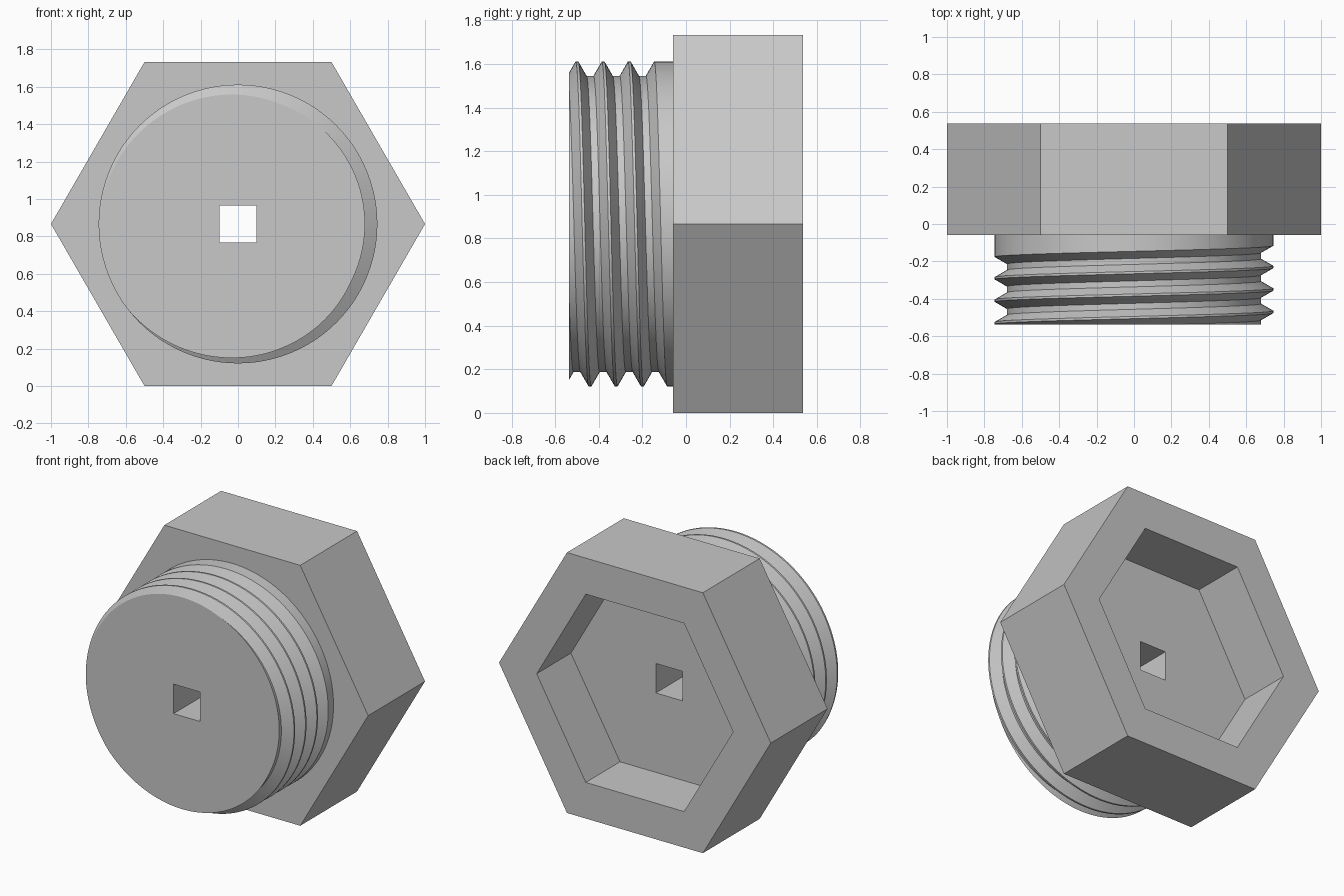
import bpy, bmesh
from math import pi, sin, cos

cube = bpy.data.objects.get("Cube")
if cube:
    bpy.data.objects.remove(cube, do_unlink=True)

AXIS_Z = 0.866                        # height of the plug's axis
FRONT, SEAT, FLOOR, BACK = -0.537, -0.06, 0.177, 0.537
CREST, DEPTH, PITCH = 0.745, 0.066, 0.12
ROOT_HALF, GROOVE_HALF = 0.016, 0.054  # half widths of a groove at root and crest
GROOVE_Y, GROOVE_START = -0.17, -0.47  # groove position at +x, first turn
HOLE = 0.098 * 2 ** 0.5               # corner radius of the square hole
SEGMENTS = 144

steel = bpy.data.materials.new("plain grey")
steel.use_nodes = True
colour = (0.58, 0.58, 0.58, 1)
steel.diffuse_color = colour
steel.node_tree.nodes["Principled BSDF"].inputs["Base Color"].default_value = colour


def point(radius, angle, y):
    return (radius * cos(angle), y, AXIS_Z + radius * sin(angle))


def ring(bm, sides, radius, y, turn=0.0):
    """Loop of vertices around the axis."""
    return [bm.verts.new(point(radius, turn + 2 * pi * i / sides, y)) for i in range(sides)]


def bridge(bm, a, b):
    """Band of quads between two loops of equal length."""
    for i in range(len(a)):
        j = (i + 1) % len(a)
        bm.faces.new((a[i], a[j], b[j], b[i]))


def loop_edges(bm, loop):
    pairs = zip(loop, loop[1:] + loop[:1])
    return [bm.edges.get(pair) or bm.edges.new(pair) for pair in pairs]


def fill(bm, edges):
    """Flat face between an outer and an inner loop of edges."""
    bmesh.ops.triangle_fill(bm, use_beauty=True, edges=edges, normal=(0, 1, 0))


def finish(bm, name):
    bmesh.ops.recalc_face_normals(bm, faces=bm.faces)
    mesh = bpy.data.meshes.new(name)
    bm.to_mesh(mesh)
    bm.free()
    mesh.materials.append(steel)
    obj = bpy.data.objects.new(name, mesh)
    bpy.context.collection.objects.link(obj)
    bpy.ops.object.select_all(action="DESELECT")
    obj.select_set(True)
    bpy.context.view_layer.objects.active = obj
    bpy.ops.object.shade_smooth_by_angle(angle=pi / 12)


# Hexagonal head with a hexagonal socket in its back
bm = bmesh.new()
outer_front = ring(bm, 6, 1.0, SEAT)
outer_back = ring(bm, 6, 1.0, BACK)
socket_rim = ring(bm, 6, 0.723, BACK)
socket_floor = ring(bm, 6, 0.723, FLOOR)
floor_hole = ring(bm, 4, HOLE, FLOOR, pi / 4)
shank_seat = ring(bm, SEGMENTS, CREST, SEAT)
bridge(bm, outer_front, outer_back)
bridge(bm, outer_back, socket_rim)
bridge(bm, socket_rim, socket_floor)
fill(bm, loop_edges(bm, socket_floor) + loop_edges(bm, floor_hole))
fill(bm, loop_edges(bm, outer_front) + loop_edges(bm, shank_seat))
finish(bm, "hex_head")


# Shank with a helical V thread that runs out below the head
def thread_radius(turn, y):
    k = round((GROOVE_Y - y) / PITCH - turn)
    if turn + k < GROOVE_START:
        return CREST
    off = abs(y - GROOVE_Y + PITCH * (turn + k))
    cut = (GROOVE_HALF - off) / (GROOVE_HALF - ROOT_HALF)
    return CREST - DEPTH * min(1.0, max(0.0, cut))


bm = bmesh.new()
columns = []
for i in range(SEGMENTS + 1):
    turn = i / SEGMENTS
    column = []
    for k in range(-2, 5):
        for off in (GROOVE_HALF, ROOT_HALF, -ROOT_HALF, -GROOVE_HALF):
            y = GROOVE_Y - PITCH * (turn + k) + off
            y = min(SEAT, max(FRONT, y))
            column.append(bm.verts.new(point(thread_radius(turn, y), 2 * pi * turn, y)))
    columns.append(column)
for a, b in zip(columns, columns[1:]):
    for j in range(len(a) - 1):
        bm.faces.new((a[j], b[j], b[j + 1], a[j + 1]))
bmesh.ops.remove_doubles(bm, verts=bm.verts, dist=0.0001)

# Front end face and the square hole through to the socket
end_edges = [e for e in bm.edges if e.is_boundary and all(v.co.y < FRONT + 0.001 for v in e.verts)]
hole_front = ring(bm, 4, HOLE, FRONT, pi / 4)
fill(bm, end_edges + loop_edges(bm, hole_front))
bridge(bm, hole_front, ring(bm, 4, HOLE, FLOOR, pi / 4))
finish(bm, "threaded_shank")
